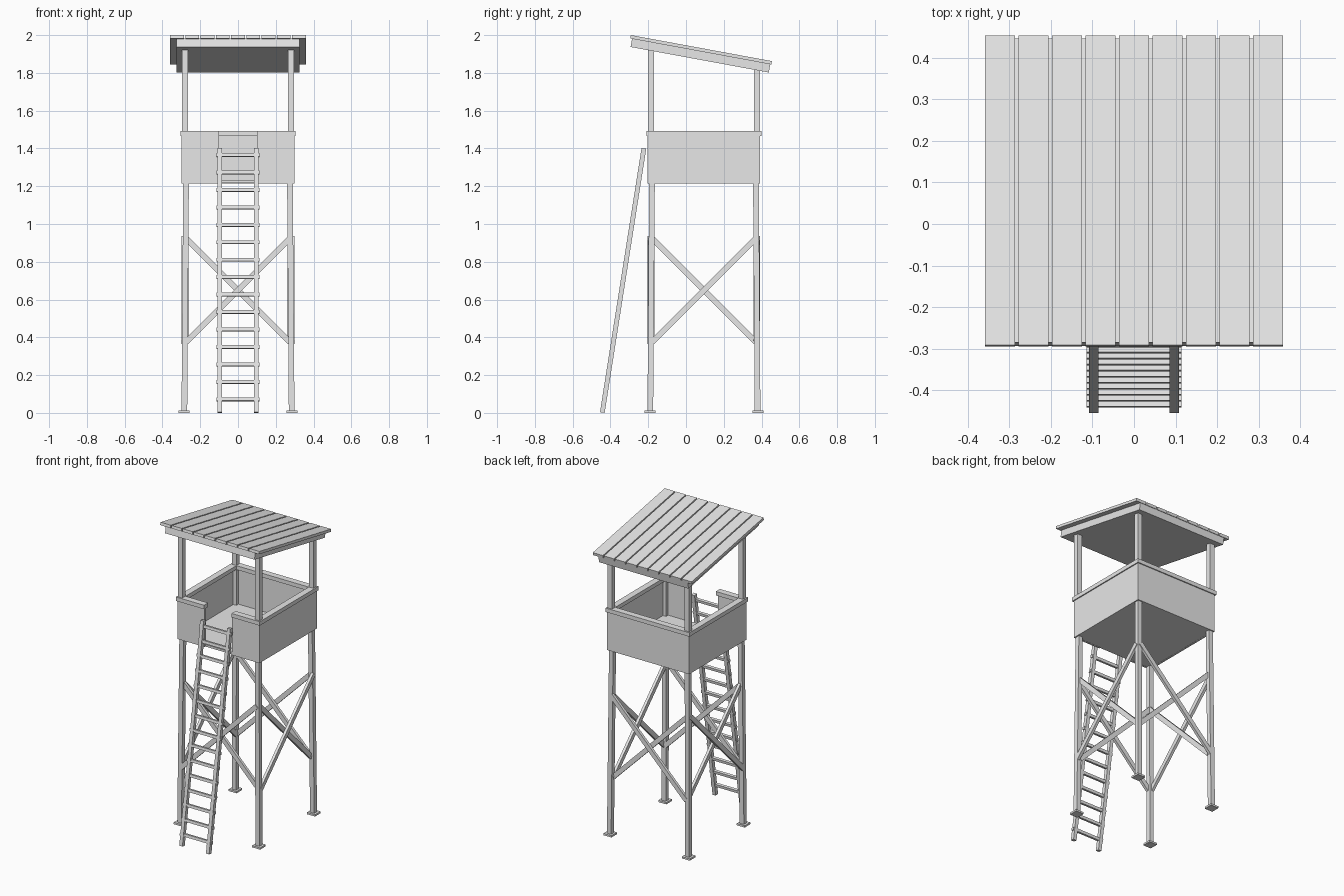
import bpy, bmesh, math
from mathutils import Matrix, Vector

if "Cube" in bpy.data.objects:
    bpy.data.objects.remove(bpy.data.objects["Cube"], do_unlink=True)

grey = bpy.data.materials.new("plain grey wood")
grey.use_nodes = True
grey.diffuse_color = (0.8, 0.8, 0.8, 1)
grey.node_tree.nodes["Principled BSDF"].inputs["Base Color"].default_value = grey.diffuse_color

CY = 0.095          # cabin centre in y
SIDES = (-1, 1)


def part(name, boxes):
    """One object from a list of unit-cube matrices."""
    bm = bmesh.new()
    for m in boxes:
        bmesh.ops.create_cube(bm, size=1, matrix=m)
    mesh = bpy.data.meshes.new(name)
    bm.to_mesh(mesh)
    bm.free()
    mesh.materials.append(grey)
    obj = bpy.data.objects.new(name, mesh)
    bpy.context.collection.objects.link(obj)
    return obj


def box(x, y, z):
    """Box from (low, high) pairs."""
    lo, hi = Vector((x[0], y[0], z[0])), Vector((x[1], y[1], z[1]))
    return Matrix.Translation((lo + hi) / 2) @ Matrix.Diagonal((*(hi - lo), 1))


def bar(a, b, side, w, d):
    """Bar from a to b: w wide along side, d across it."""
    a, b = Vector(a), Vector(b)
    axis = (b - a).normalized()
    s = Vector(side)
    s = (s - axis * s.dot(axis)).normalized()
    rot = Matrix((s, axis.cross(s), axis)).transposed().to_4x4()
    return Matrix.Translation((a + b) / 2) @ rot @ Matrix.Diagonal((w, d, (b - a).length, 1))


# Legs, foot plates and roof posts
legs, feet, posts = [], [], []
for sx in SIDES:
    for sy in SIDES:
        legs.append(bar((sx * 0.284, CY + sy * 0.284, 0), (sx * 0.275, CY + sy * 0.275, 1.23),
                        (1, 0, 0), 0.03, 0.03))
        fx, fy = sx * 0.285, CY + sy * 0.285
        feet.append(box((fx - 0.029, fx + 0.029), (fy - 0.029, fy + 0.029), (0, 0.012)))
        px, py = sx * 0.28, CY + sy * 0.28
        top = 1.94 if sy < 0 else 1.835
        posts.append(box((px - 0.016, px + 0.016), (py - 0.016, py + 0.016), (1.22, top)))
part("legs", legs)
part("foot_plates", feet)
part("roof_posts", posts)

# Lapped cross braces on all four sides
braces = []
for s in SIDES:
    for t in SIDES:
        off = s * (0.28 + t * 0.009)
        lo, hi = -0.275 * t, 0.275 * t
        braces.append(bar((lo, CY + off, 0.375), (hi, CY + off, 0.925), (0, 1, 0), 0.018, 0.03))
        braces.append(bar((off, CY + lo, 0.375), (off, CY + hi, 0.925), (1, 0, 0), 0.018, 0.03))
part("cross_braces", braces)

# Cabin: floor, walls with a front opening, hand rails
W, T, GAP = 0.298, 0.012, 0.1
part("floor", [box((-W + T, W - T), (CY - W + T / 2, CY + W - T), (1.216, 1.23))])


def ring(outer, thick, z):
    """Four sides with the gap at the front."""
    inner = outer - thick
    out = [box((-outer, outer), (CY + inner, CY + outer), z)]
    for s in SIDES:
        out.append(box(sorted((s * inner, s * outer)), (CY - outer, CY + inner), z))
        out.append(box(sorted((s * GAP, s * inner)), (CY - outer, CY - inner), z))
    return out


part("walls", ring(W, T, (1.215, 1.468)))
part("hand_rails", ring(0.305, 0.042, (1.466, 1.492)))

# Ladder: two leaning rails and the rungs
foot, head = Vector((0, -0.443, 0.002)), Vector((0, -0.223, 1.4))
part("ladder_rails", [bar(foot + Vector((s * 0.097, 0, 0)), head + Vector((s * 0.097, 0, 0)),
                          (1, 0, 0), 0.023, 0.025) for s in SIDES])
rungs = []
lean = (head - foot).normalized()
for i in range(15):
    c = foot.lerp(head, (0.07 + i * 0.0925) / head.z)
    x = Vector((0.115, 0, 0))
    rungs.append(bar(c - x, c + x, lean, 0.018, 0.018))
part("ladder_rungs", rungs)

# Sloping roof: nine planks over a panel
slope = Matrix.Translation((0, -0.292, 2.0)) @ Matrix.Rotation(math.radians(-10.45), 4, "X")
planks = [slope @ box((i * 0.0807 - 0.0365, i * 0.0807 + 0.0365), (0, 0.759), (-0.018, 0))
          for i in range(-4, 5)]
part("roof_planks", planks)
part("roof_panel", [slope @ box((-0.325, 0.325), (0.01, 0.754), (-0.062, -0.0175))])
